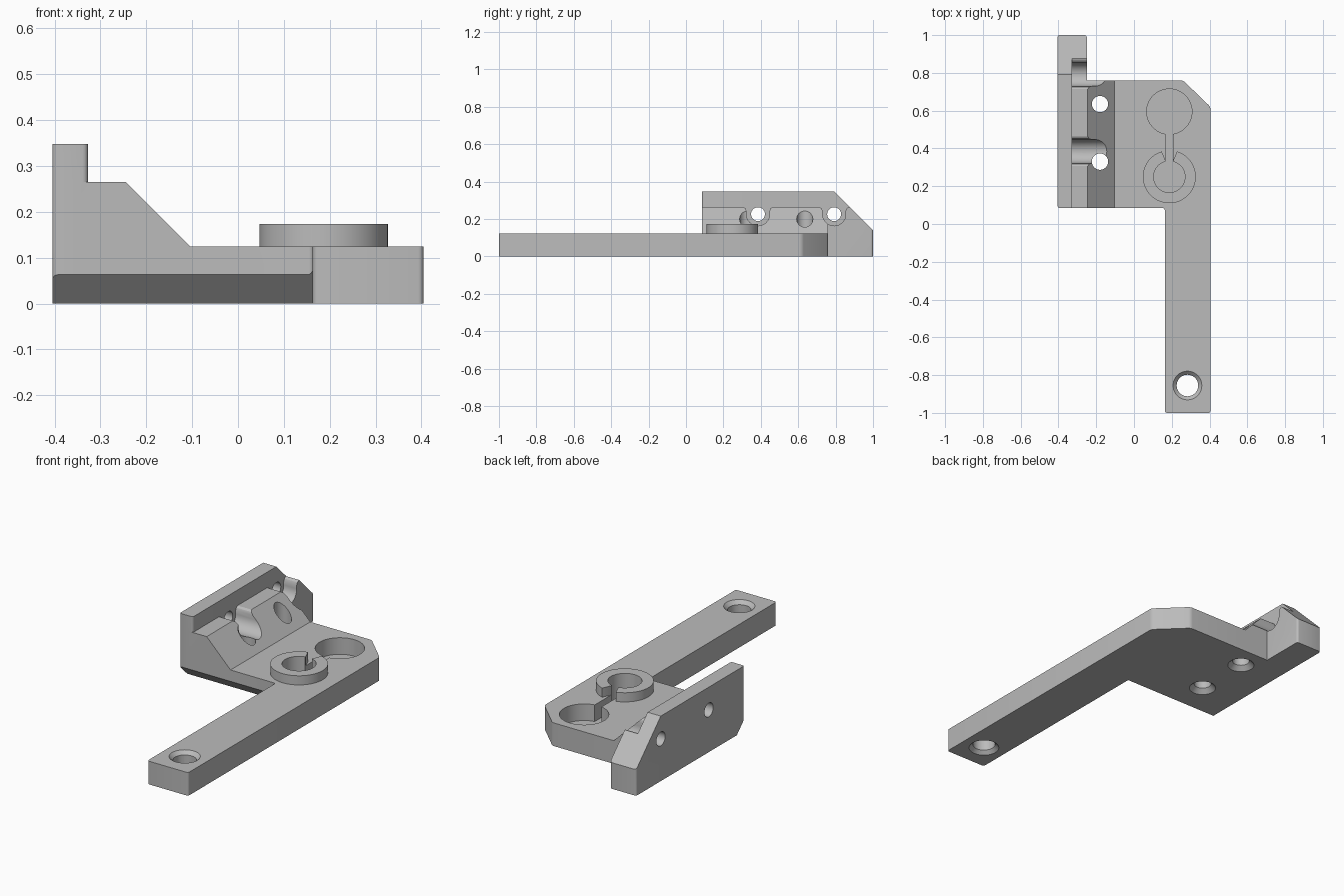
import bpy, bmesh, math
from mathutils import Matrix, Vector

cube = bpy.data.objects.get("Cube")
if cube:
    bpy.data.objects.remove(cube, do_unlink=True)

grey = bpy.data.materials.new("light grey")
grey.use_nodes = True
colour = (0.5, 0.5, 0.5, 1)
grey.diffuse_color = colour
grey.node_tree.nodes["Principled BSDF"].inputs["Base Color"].default_value = colour


def make_object(name, bm):
    bmesh.ops.recalc_face_normals(bm, faces=bm.faces)
    mesh = bpy.data.meshes.new(name)
    bm.to_mesh(mesh)
    bm.free()
    mesh.materials.append(grey)
    obj = bpy.data.objects.new(name, mesh)
    bpy.context.collection.objects.link(obj)
    return obj


def prism(name, points, axis, low, high, rounding=0):
    """Extrude a 2D outline along an axis, rounding its upright edges."""
    def place(a, b, c):
        return {"x": (c, a, b), "y": (a, c, b), "z": (a, b, c)}[axis]
    bm = bmesh.new()
    face = bm.faces.new([bm.verts.new(place(a, b, low)) for a, b in points])
    shift = Vector(place(0, 0, high - low))
    ext = bmesh.ops.extrude_face_region(bm, geom=[face])
    bmesh.ops.translate(bm, vec=shift,
                        verts=[v for v in ext["geom"] if isinstance(v, bmesh.types.BMVert)])
    # the base face is kept by the extrusion, so the solid is closed
    if not all(e.is_manifold for e in bm.edges):
        bmesh.ops.holes_fill(bm, edges=[e for e in bm.edges if e.is_boundary])
    bmesh.ops.recalc_face_normals(bm, faces=bm.faces)
    if rounding:
        upright = [e for e in bm.edges
                   if (e.verts[0].co - e.verts[1].co).xy.length < 1e-5]
        bmesh.ops.bevel(bm, geom=upright, offset=rounding, segments=4,
                        profile=0.5, affect="EDGES")
    return make_object(name, bm)


def cylinder(name, centre, r_low, r_high, depth, axis="z"):
    bm = bmesh.new()
    turn = Matrix.Rotation(math.pi / 2, 4, "Y") if axis == "x" else Matrix()
    bmesh.ops.create_cone(bm, cap_ends=True, segments=64, radius1=r_low, radius2=r_high,
                          depth=depth, matrix=Matrix.Translation(centre) @ turn)
    return make_object(name, bm)


def combine(target, tool, operation):
    mod = target.modifiers.new(operation.lower(), "BOOLEAN")
    mod.operation, mod.solver, mod.object = operation, "EXACT", tool
    bpy.context.view_layer.objects.active = target
    bpy.ops.object.modifier_apply(modifier=mod.name)
    bpy.data.objects.remove(tool, do_unlink=True)


L, R, F, B, TOP = -0.405, 0.405, 0.085, 0.76, 0.124

# base plate with its long arm
bracket = prism("mounting_bracket",
                [(L, F), (0.163, F), (0.163, -1), (R, -1), (R, 0.62), (0.26, B), (L, B)],
                "z", 0, TOP, 0.012)

# sloped block, upright wall, rear tail and clip ring
ring_x, ring_y, pocket_y = 0.187, 0.25, 0.595
solids = [
    prism("sloped_block", [(-0.36, 0.02), (-0.36, 0.265), (-0.245, 0.265), (-0.104, TOP),
                           (-0.104, 0.02)], "y", F, B),
    prism("wall", [(F, 0), (F, 0.348), (0.792, 0.348), (1, 0.14), (1, 0)],
          "x", L, -0.327, 0.012),
    prism("tail", [(0.7, 0), (0.7, 0.265), (0.875, 0.265), (1, 0.14), (1, 0)],
          "x", L, -0.25, 0.012),
    cylinder("clip_ring", (ring_x, ring_y, 0.1365), 0.14, 0.14, 0.073),
]
for solid in solids:
    combine(bracket, solid, "UNION")

# undercut along the front of the plate
cutters = [prism("undercut", [(0.065, 0.083), (0.065, -0.02), (0.168, -0.02)],
                 "x", -0.5, 0.163)]

# keyhole pocket: two round recesses joined by a slot, flared at the ring
floor = 0.035
for y, radius in ((ring_y, 0.083), (pocket_y, 0.12)):
    cutters.append(cylinder("recess", (ring_x, y, floor + 0.1), radius, radius, 0.2))
half = 0.02
cutters.append(prism("slot", [(ring_x - half, ring_y), (ring_x + half, ring_y),
                              (ring_x + half, pocket_y), (ring_x - half, pocket_y)],
                     "z", floor, 0.25))
cutters.append(prism("ring_flare", [(ring_x - half, 0.335), (ring_x + half, 0.335),
                                    (ring_x + 0.045, 0.395), (ring_x - 0.045, 0.395)],
                     "z", TOP, 0.25))

# cross holes through the wall, each with an open channel in front
bolt_z, channel_r = 0.226, 0.062
for y in (0.385, 0.792):
    cutters.append(cylinder("cross_hole", (-0.35, y, bolt_z), 0.037, 0.037, 0.3, "x"))
    arc = [(y + channel_r * math.cos(a), bolt_z + channel_r * math.sin(a))
           for a in (math.pi * (1 + i / 16) for i in range(17))]
    flare = [(y + channel_r, 0.245), (y + 0.068, 0.258), (y + 0.08, 0.266), (y + 0.08, 0.4)]
    mirrored = [(2 * y - a, b) for a, b in reversed(flare)]
    cutters.append(prism("channel", arc + flare + mirrored, "x", -0.327, 0))

# upright holes with chamfered rims
for y in (0.33, 0.635):
    cutters.append(cylinder("plate_hole", (-0.18, y, 0.15), 0.043, 0.043, 0.5))
    cutters.append(cylinder("plate_rim", (-0.18, y, 0.01), 0.072, 0.042, 0.03))
arm = (0.283, -0.855)
cutters.append(cylinder("arm_hole", (*arm, 0.06), 0.057, 0.057, 0.4))
cutters.append(cylinder("arm_rim_low", (*arm, 0.005), 0.086, 0.056, 0.03))
cutters.append(cylinder("arm_rim_high", (*arm, TOP - 0.005), 0.056, 0.086, 0.03))

for cutter in cutters:
    combine(bracket, cutter, "DIFFERENCE")

# smooth the round surfaces and keep the machined edges crisp
bpy.ops.object.select_all(action="DESELECT")
bracket.select_set(True)
bpy.context.view_layer.objects.active = bracket
bpy.ops.object.shade_smooth_by_angle(angle=math.radians(26))
